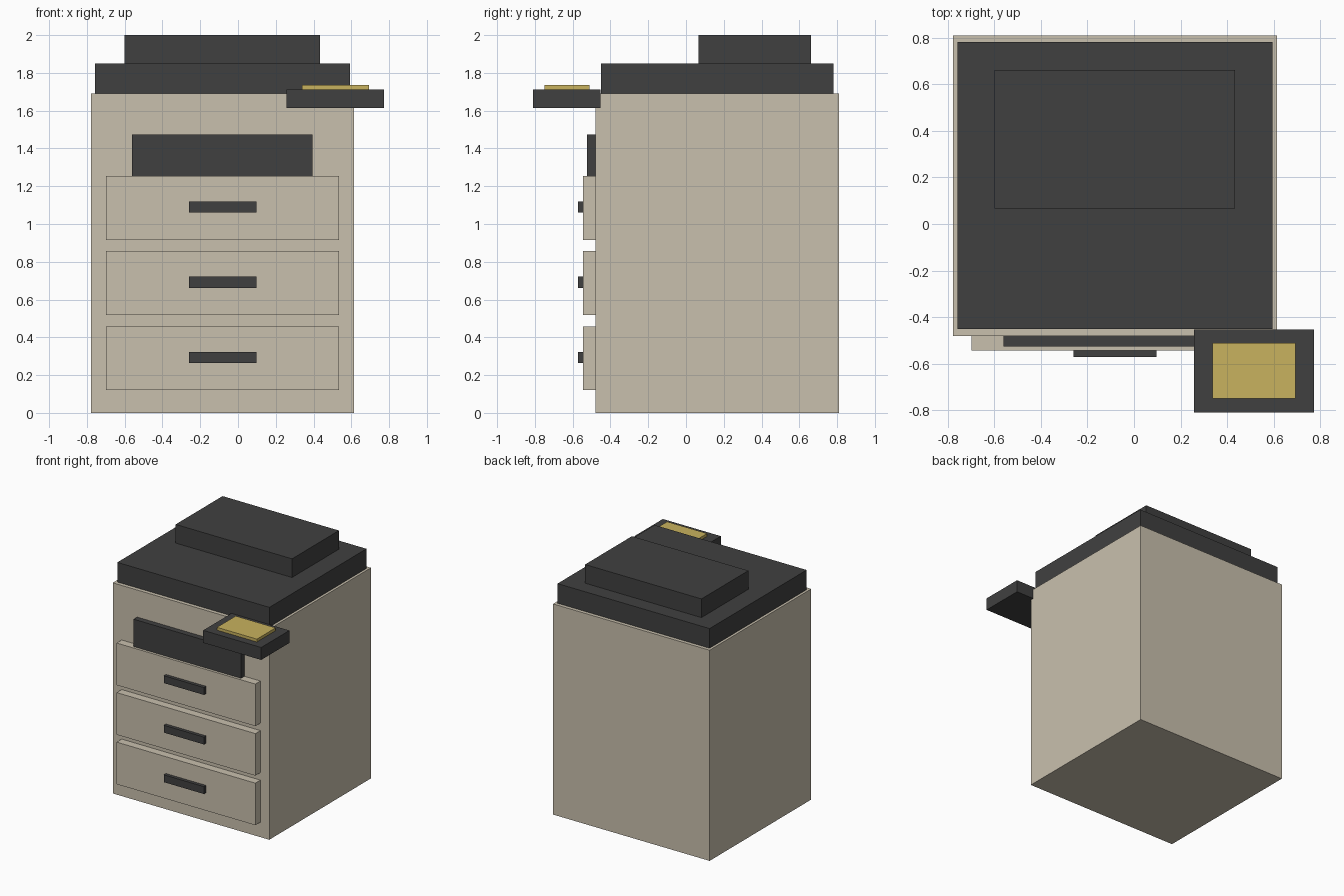
import bpy
import bmesh
from mathutils import Matrix, Vector

if "Cube" in bpy.data.objects:
    bpy.data.objects.remove(bpy.data.objects["Cube"])


def material(name, color):
    m = bpy.data.materials.new(name)
    m.diffuse_color = (*color, 1.0)
    m.use_nodes = True
    m.node_tree.nodes["Principled BSDF"].inputs["Base Color"].default_value = m.diffuse_color
    return m


beige = material("warm_beige", (0.584, 0.527, 0.423))
dark = material("dark_grey", (0.051, 0.051, 0.051))
yellow = material("screen_yellow", (0.578, 0.445, 0.112))


def box(name, x, y, z, mat):
    """Box spanning the given (min, max) ranges."""
    lo, hi = Vector((x[0], y[0], z[0])), Vector((x[1], y[1], z[1]))
    bm = bmesh.new()
    bmesh.ops.create_cube(bm, size=1.0, matrix=Matrix.Diagonal((*(hi - lo), 1.0)))
    mesh = bpy.data.meshes.new(name)
    bm.to_mesh(mesh)
    bm.free()
    mesh.materials.append(mat)
    obj = bpy.data.objects.new(name, mesh)
    obj.location = (lo + hi) / 2
    bpy.context.collection.objects.link(obj)
    return obj


# Cabinet, scanner lid and document feeder
box("cabinet", (-0.777, 0.614), (-0.48, 0.81), (0, 1.692), beige)
box("scanner_lid", (-0.757, 0.594), (-0.45, 0.782), (1.692, 1.85), dark)
box("document_feeder", (-0.6, 0.434), (0.066, 0.661), (1.85, 2.0), dark)

# Paper output panel on the front
box("output_panel", (-0.56, 0.394), (-0.525, -0.48), (1.255, 1.475), dark)

# Three paper drawers with handles
for i in range(3):
    z = 0.12 + 0.398 * i
    box(f"drawer_{i + 1}", (-0.698, 0.535), (-0.544, -0.48), (z, z + 0.338), beige)
    box(f"drawer_handle_{i + 1}", (-0.26, 0.097), (-0.571, -0.544),
        (z + 0.144, z + 0.203), dark)

# Control console with display
box("control_console", (0.258, 0.773), (-0.81, -0.452), (1.613, 1.713), dark)
box("display", (0.338, 0.693), (-0.75, -0.512), (1.713, 1.736), yellow)
